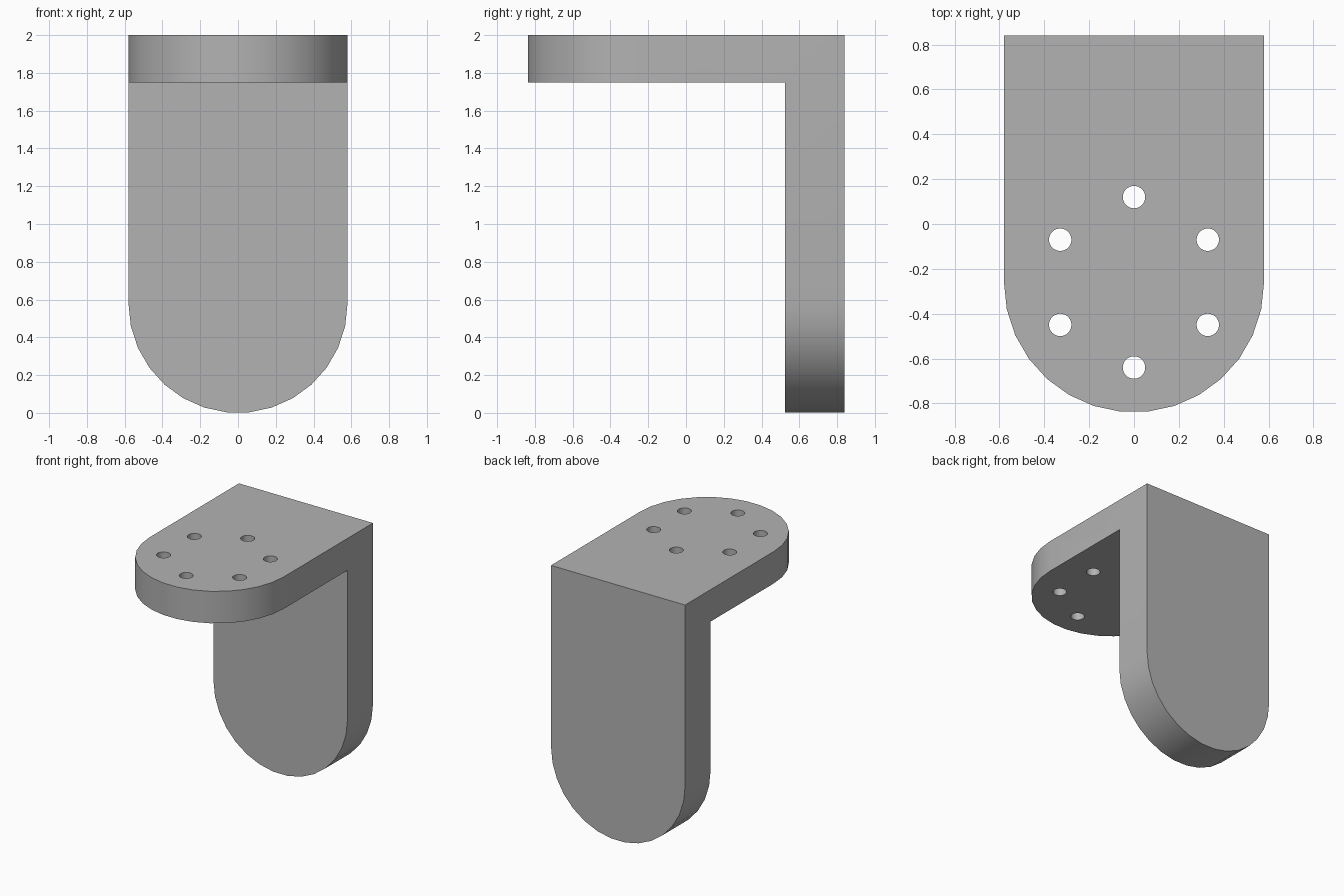
import bpy
import bmesh
import math
from mathutils import Matrix, Vector

cube = bpy.data.objects.get("Cube")
if cube:
    bpy.data.objects.remove(cube, do_unlink=True)

HALF_WIDTH = 0.58
HEIGHT = 2.0
HALF_DEPTH = 0.84
PLATE_BOTTOM = 1.75
WALL_FRONT = 0.525
BOLT_CENTRE_Y = HALF_WIDTH - HALF_DEPTH

grey = bpy.data.materials.new("plain grey")
grey.use_nodes = True
GREY = (0.45, 0.45, 0.45, 1.0)
grey.diffuse_color = GREY
grey.node_tree.nodes["Principled BSDF"].inputs["Base Color"].default_value = GREY


def prism(name, outline, direction):
    """Extrude a closed outline of 3D points along a direction."""
    bm = bmesh.new()
    face = bm.faces.new([bm.verts.new(p) for p in outline])
    moved = bmesh.ops.extrude_face_region(bm, geom=[face])["geom"]
    verts = [v for v in moved if isinstance(v, bmesh.types.BMVert)]
    bmesh.ops.translate(bm, verts=verts, vec=Vector(direction))
    bmesh.ops.recalc_face_normals(bm, faces=bm.faces)
    mesh = bpy.data.meshes.new(name)
    bm.to_mesh(mesh)
    bm.free()
    mesh.materials.append(grey)
    obj = bpy.data.objects.new(name, mesh)
    bpy.context.collection.objects.link(obj)
    return obj


def tongue(length):
    """Outline with a half-round end touching 0 and a straight end at length."""
    steps = 15
    arc = [math.pi * (1 + i / steps) for i in range(steps + 1)]
    points = [(HALF_WIDTH * math.cos(a), HALF_WIDTH * (1 + math.sin(a))) for a in arc]
    return points + [(HALF_WIDTH, length), (-HALF_WIDTH, length)]


def cut(target, cutter, operation):
    cutter.hide_render = True
    mod = target.modifiers.new("cut", "BOOLEAN")
    mod.operation = operation
    mod.solver = "EXACT"
    mod.object = cutter
    bpy.context.view_layer.objects.active = target
    bpy.ops.object.modifier_apply(modifier=mod.name)
    bpy.data.objects.remove(cutter, do_unlink=True)


# L-shaped bracket body, wider than needed before trimming
profile = [(-HALF_DEPTH, HEIGHT), (-HALF_DEPTH, PLATE_BOTTOM),
           (WALL_FRONT, PLATE_BOTTOM), (WALL_FRONT, 0),
           (HALF_DEPTH, 0), (HALF_DEPTH, HEIGHT)]
bracket = prism("angle_bracket", [(-1, y, z) for y, z in profile], (2, 0, 0))

# Round the front of the plate and the foot of the wall
plan = prism("plan_trim", [(x, v - HALF_DEPTH, -1) for x, v in tongue(3)], (0, 0, 4))
cut(bracket, plan, "INTERSECT")
front = prism("front_trim", [(x, -2, v) for x, v in tongue(3)], (0, 4, 0))
cut(bracket, front, "INTERSECT")

# Ring of six bolt holes through the plate
ring = [2 * math.pi * i / 32 for i in range(32)]
for k in range(6):
    angle = math.radians(30 + 60 * k)
    cx = 0.38 * math.cos(angle)
    cy = BOLT_CENTRE_Y + 0.38 * math.sin(angle)
    circle = [(cx + 0.05 * math.cos(a), cy + 0.05 * math.sin(a), 1.6) for a in ring]
    cut(bracket, prism("hole_cutter", circle, (0, 0, 0.6)), "DIFFERENCE")

# Smooth curved sides, keep the corners sharp
bpy.ops.object.select_all(action="DESELECT")
bracket.select_set(True)
bpy.context.view_layer.objects.active = bracket
bpy.ops.object.shade_smooth_by_angle(angle=math.radians(30))
